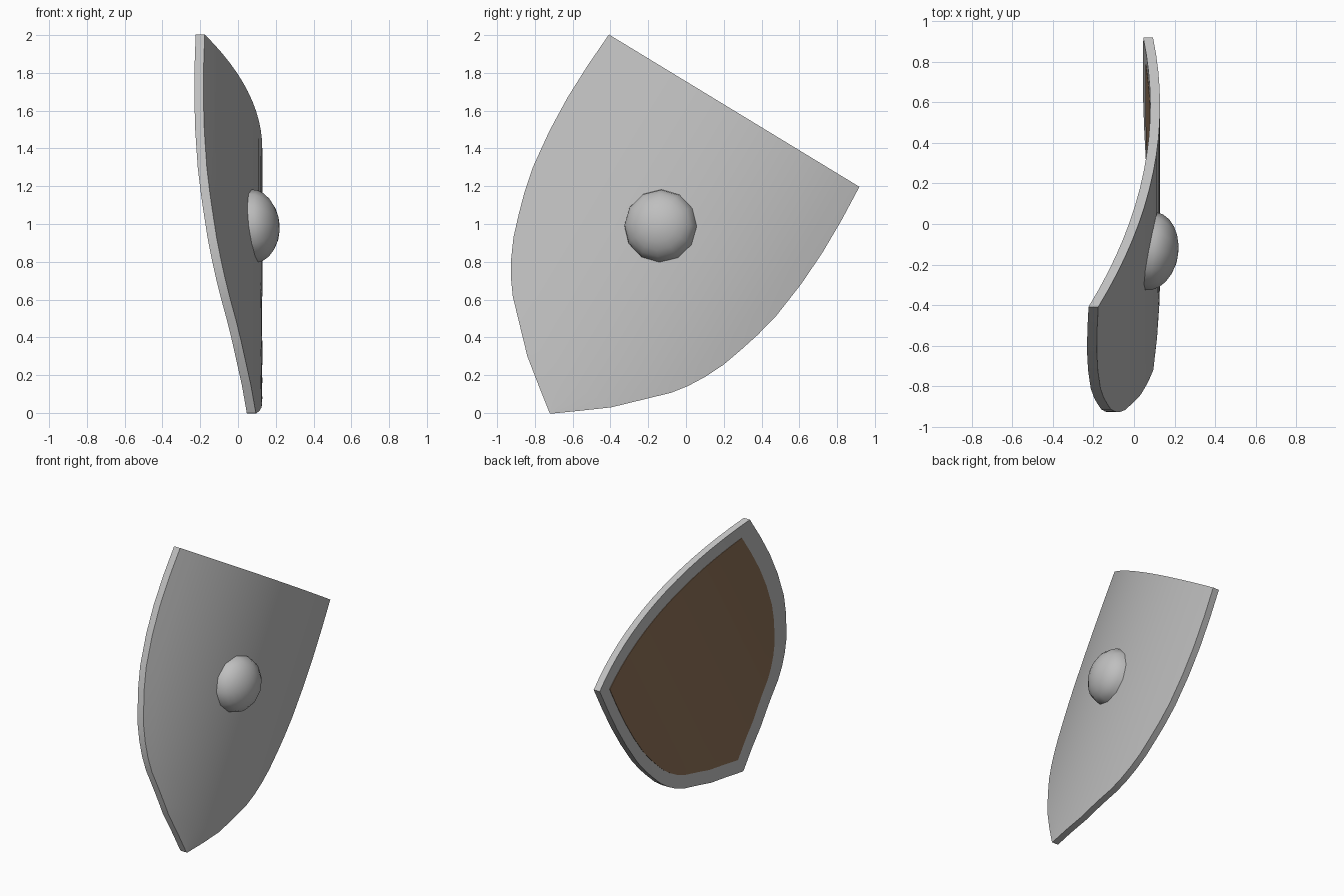
import bpy, bmesh, math
from mathutils import Vector, Matrix

if "Cube" in bpy.data.objects:
    bpy.data.objects.remove(bpy.data.objects["Cube"])


def material(name, rgb):
    m = bpy.data.materials.new(name)
    m.diffuse_color = (*rgb, 1)
    m.use_nodes = True
    m.node_tree.nodes["Principled BSDF"].inputs["Base Color"].default_value = m.diffuse_color
    return m


steel = material("grey steel", (0.52, 0.52, 0.52))
wood = material("brown wood", (0.27, 0.165, 0.095))

# Tilted frame of the shield: U runs along the top edge, V down to the tip
TILT = math.radians(31.3)
O = Vector((0, 0.255, 1.6))
U = Vector((0, math.cos(TILT), -math.sin(TILT)))
V = Vector((0, -math.sin(TILT), -math.cos(TILT)))
X = Vector((1, 0, 0))

# Half width of the outline at each distance down the shield
OUTLINE = [(0, .776), (.2, .787), (.4, .79), (.6, .78), (.81, .755), (.95, .723),
           (1.06, .69), (1.18, .65), (1.28, .603), (1.37, .55), (1.45, .49),
           (1.54, .40), (1.62, .32), (1.68, .26), (1.78, .13), (1.875, .004)]


def place(u, v, depth):
    x = 0.095 + 0.174 * u - 0.226 * u * u - depth
    return O + U * u + V * v + X * x


def finish(name, bm, mats):
    bmesh.ops.recalc_face_normals(bm, faces=bm.faces)
    me = bpy.data.meshes.new(name)
    bm.to_mesh(me)
    bm.free()
    for m in mats:
        me.materials.append(m)
    ob = bpy.data.objects.new(name, me)
    bpy.context.collection.objects.link(ob)
    bpy.ops.object.select_all(action='DESELECT')
    ob.select_set(True)
    bpy.context.view_layer.objects.active = ob
    bpy.ops.object.shade_smooth_by_angle(angle=math.radians(35))
    return ob


def curved_plate(name, mat, near, far, scale=1.0, mid=0.83, cols=16):
    """Bowed plate with the shield outline, between two depths."""
    bm = bmesh.new()
    layers = []
    for depth in (near, far):
        layers.append([[bm.verts.new(place(w * scale * (2 * i / cols - 1),
                                           mid + (v - mid) * scale, depth))
                        for i in range(cols + 1)] for v, w in OUTLINE])
    rows = len(OUTLINE)
    for g in layers:
        for r in range(rows - 1):
            for i in range(cols):
                bm.faces.new((g[r][i], g[r][i + 1], g[r + 1][i + 1], g[r + 1][i]))
    # rim walls joining front and back
    loop = [(0, i) for i in range(cols)] + [(r, cols) for r in range(rows - 1)]
    loop += [(rows - 1, i) for i in range(cols, 0, -1)] + [(r, 0) for r in range(rows - 1, 0, -1)]
    a, b = layers
    for (r, i), (q, j) in zip(loop, loop[1:] + loop[:1]):
        bm.faces.new((a[r][i], a[q][j], b[q][j], b[r][i]))
    return finish(name, bm, [mat])


# Shield body and the wooden backing set inside its rim
curved_plate("shield_body", steel, 0.0, 0.048)
curved_plate("wooden_backing", wood, 0.043, 0.051, scale=0.88)

# Domed boss: flattened half sphere facing along the shield surface normal
bm = bmesh.new()
bmesh.ops.create_uvsphere(bm, u_segments=12, v_segments=12, radius=0.195)
bmesh.ops.bisect_plane(bm, geom=bm.verts[:] + bm.edges[:] + bm.faces[:], dist=1e-4,
                       plane_co=(0, 0, 0), plane_no=(0, 0, 1), clear_inner=True)
cap = bmesh.ops.holes_fill(bm, edges=[e for e in bm.edges if e.is_boundary], sides=0)
for f in cap["faces"]:
    f.material_index = 1
n = (X - U * 0.174).normalized()
side = V.cross(n)
rot = Matrix((V, n.cross(V), n)).transposed().to_4x4()
centre = O + V * 0.724 - U * 0.015 + X * 0.08
bm.transform(Matrix.Translation(centre) @ rot @ Matrix.Diagonal((1, 1, 0.71, 1)))
finish("boss", bm, [steel, wood])
